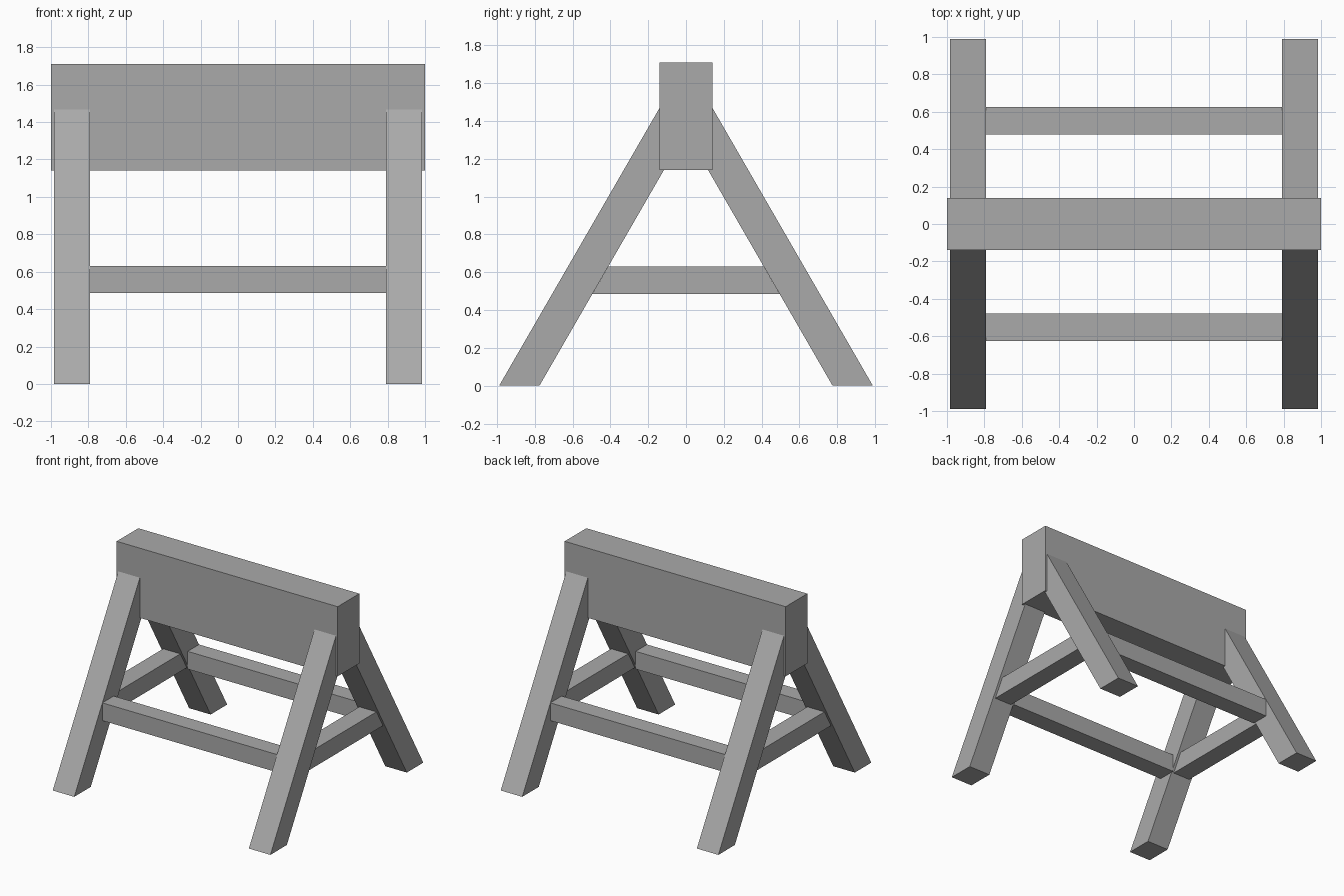
import bpy
import bmesh

cube = bpy.data.objects.get("Cube")
if cube:
    bpy.data.objects.remove(cube, do_unlink=True)

grey = bpy.data.materials.new("plain_grey")
grey.use_nodes = True
grey.diffuse_color = (0.4, 0.4, 0.4, 1)
grey.node_tree.nodes["Principled BSDF"].inputs["Base Color"].default_value = (0.4, 0.4, 0.4, 1)


def prism(name, profile, x0, x1):
    """Extrude a (y, z) profile from x0 to x1."""
    bm = bmesh.new()
    face = bm.faces.new([bm.verts.new((x0, y, z)) for y, z in profile])
    result = bmesh.ops.extrude_face_region(bm, geom=[face])
    moved = [g for g in result["geom"] if isinstance(g, bmesh.types.BMVert)]
    bmesh.ops.translate(bm, verts=moved, vec=(x1 - x0, 0, 0))
    bmesh.ops.recalc_face_normals(bm, faces=bm.faces)
    mesh = bpy.data.meshes.new(name)
    bm.to_mesh(mesh)
    bm.free()
    mesh.materials.append(grey)
    obj = bpy.data.objects.new(name, mesh)
    bpy.context.collection.objects.link(obj)
    return obj


def rectangle(y0, y1, z0, z1):
    return [(y0, z0), (y1, z0), (y1, z1), (y0, z1)]


# Top beam
prism("top_beam", rectangle(-0.14, 0.14, 1.14, 1.71), -1, 1)

# Splayed legs, with upper ends buried in the beam
leg = [(0.988, 0), (0.135, 1.477), (0.11, 1.152), (0.775, 0)]
# Side rails, with ends following the inner slope of the legs
low, high = 0.485, 0.63
side_rail = [(-0.495, low), (0.495, low), (0.411, high), (-0.411, high)]

for side, sx in (("left", 1), ("right", -1)):
    for end, sy in (("front", -1), ("back", 1)):
        prism(f"{end}_{side}_leg", [(sy * y, z) for y, z in leg], sx * 0.79, sx * 0.985)
    prism(f"{side}_side_rail", side_rail, sx * 0.81, sx * 0.965)

# Long rails between the legs
for end, sy in (("front", -1), ("back", 1)):
    prism(f"{end}_rail", rectangle(sy * 0.478, sy * 0.625, low, high), -0.79, 0.79)
